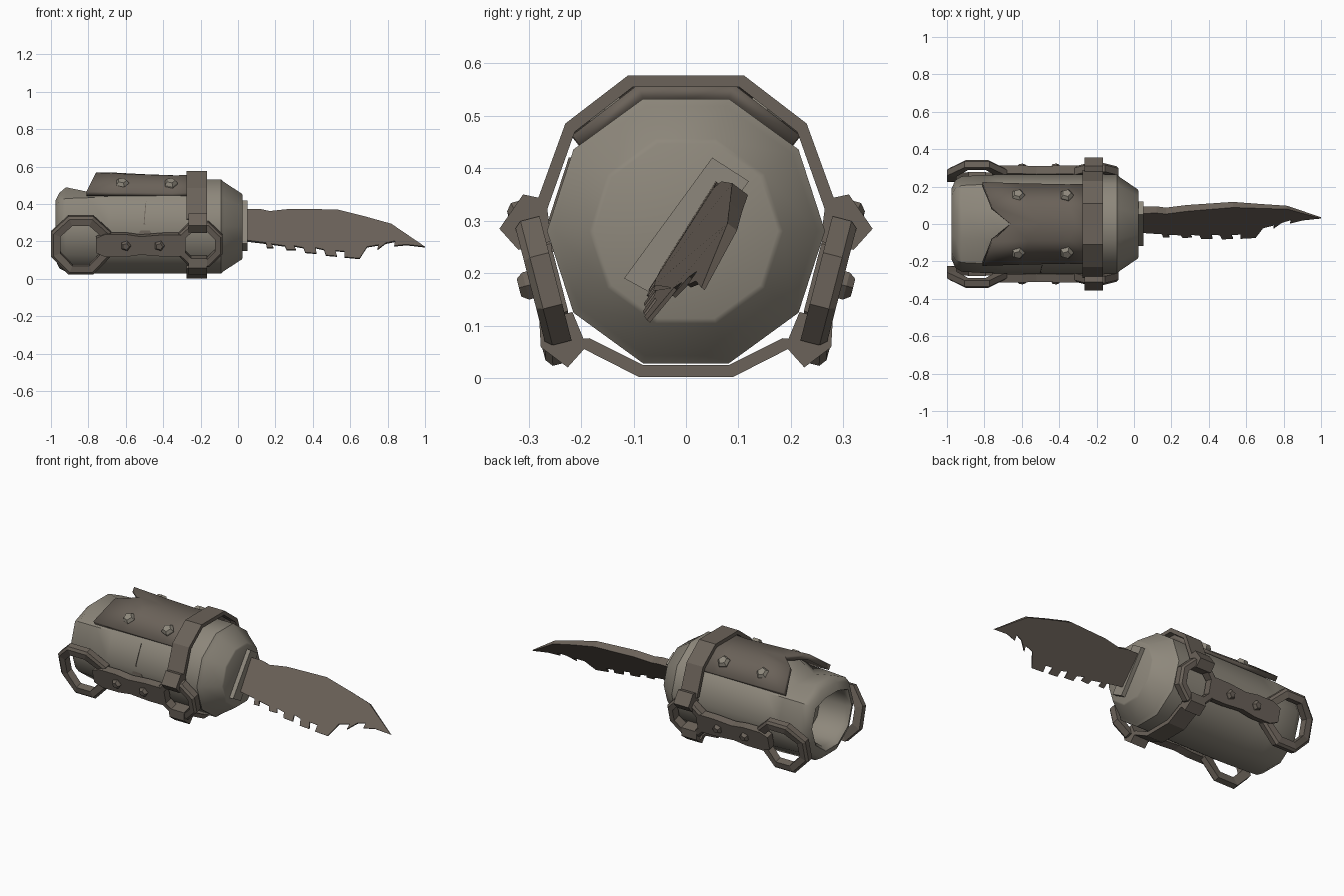
import bpy, bmesh, math
from mathutils import Vector

if "Cube" in bpy.data.objects:
    bpy.data.objects.remove(bpy.data.objects["Cube"])

CZ = 0.28  # height of the drum axis


def material(name, rgb):
    m = bpy.data.materials.new(name)
    m.diffuse_color = (*rgb, 1)
    m.use_nodes = True
    m.node_tree.nodes["Principled BSDF"].inputs["Base Color"].default_value = m.diffuse_color
    return m


METAL = material("worn_metal", (0.27, 0.245, 0.20))
LEATHER = material("dark_leather", (0.145, 0.122, 0.10))
STEEL = material("blade_steel", (0.145, 0.12, 0.098))


def finish(name, verts, faces, mat, smooth=None):
    me = bpy.data.meshes.new(name)
    bm = bmesh.new()
    vs = [bm.verts.new(v) for v in verts]
    for f in faces:
        bm.faces.new([vs[i] for i in f])
    bmesh.ops.recalc_face_normals(bm, faces=bm.faces)
    bm.to_mesh(me)
    bm.free()
    me.materials.append(mat)
    ob = bpy.data.objects.new(name, me)
    bpy.context.collection.objects.link(ob)
    if smooth:
        bpy.context.view_layer.objects.active = ob
        ob.select_set(True)
        bpy.ops.object.shade_smooth_by_angle(angle=math.radians(smooth))
        ob.select_set(False)
    return ob


def loft(name, rings, mat, caps=True, closed=False, smooth=None):
    """Skin equal rings of points; closed joins last ring to first."""
    n, k = len(rings[0]), len(rings)
    faces = [(r * n + i, r * n + (i + 1) % n, (r + 1) % k * n + (i + 1) % n, (r + 1) % k * n + i)
             for r in range(k if closed else k - 1) for i in range(n)]
    if caps and not closed:
        faces += [tuple(range(n)), tuple(range((k - 1) * n, k * n))]
    return finish(name, [p for r in rings for p in r], faces, mat, smooth)


# Hollow drum body, with a sunken top near the open end
profile = [(-0.78, 0.17), (-0.95, 0.17), (-0.975, 0.19), (-0.955, 0.235), (-0.92, 0.255), (-0.8, 0.262),
           (-0.69, 0.265), (-0.09, 0.265), (-0.075, 0.25), (0.02, 0.185), (0.025, 0.175)]
ceiling = {-0.975: 0.42, -0.955: 0.46, -0.92: 0.49, -0.8: 0.465}
rings = []
for x, r in profile:
    ring = []
    for i in range(10):
        a = math.radians(36 * i)
        ring.append((x, r * math.cos(a), min(CZ + r * math.sin(a), ceiling.get(x, 1))))
    rings.append(ring)
loft("drum_body", rings, METAL, smooth=40)

# Blade socket, a slanted block on the front cap
socket = [(0.05, 0.42), (0.12, 0.375), (-0.045, 0.15), (-0.118, 0.19)]
loft("blade_socket", [[(x, y, z) for y, z in socket] for x in (0.0, 0.05)], METAL)

# Serrated blade: outline in x and z, leaned sideways, thick at the spine
spine = [(0.03, 0.36), (0.12, 0.36), (0.17, 0.35), (0.28, 0.362), (0.53, 0.36), (0.68, 0.325), (0.82, 0.288), (1.0, 0.17)]
edge = [(0.03, 0.205), (0.15, 0.19), (0.155, 0.165), (0.19, 0.165), (0.18, 0.185), (0.25, 0.175), (0.26, 0.155),
        (0.31, 0.155), (0.30, 0.175), (0.35, 0.165), (0.36, 0.14), (0.42, 0.135), (0.415, 0.165), (0.46, 0.155),
        (0.47, 0.125), (0.53, 0.12), (0.52, 0.15), (0.57, 0.145), (0.57, 0.115), (0.65, 0.108), (0.69, 0.17),
        (0.75, 0.18), (0.745, 0.155), (0.79, 0.19), (0.84, 0.2), (0.835, 0.175), (0.9, 0.182)]
outline = spine + edge[::-1]


def blade_point(x, z, side):
    t = 0.004 + 0.02 * min(1, max(0, (z - 0.17) / 0.19)) * (1 - 0.5 * x)
    y = 0.75 * (z - 0.26) + 0.1 * x * x
    return (x, y + side * t * 0.8, z - side * t * 0.6)


loft("blade", [[blade_point(x, z, s) for x, z in outline] for s in (-1, 1)], STEEL)


# Leather plate over the top, notched at the rear
rows = []
for deg, left, flat in [(40, -0.81, 0.965), (72, -0.76, 1), (90, -0.66, 0.951), (108, -0.76, 1), (140, -0.81, 0.965)]:
    a = math.radians(deg)
    row = []
    for t, r in [(0, 0.303), (0.35, 0.294), (0.75, 0.287), (1, 0.294)]:
        x = left + t * (-0.2 - left)
        row.append((x, r * flat * math.cos(a), CZ + r * flat * math.sin(a)))
    rows.append(row)
faces = [(r * 4 + i, r * 4 + i + 1, r * 4 + i + 5, r * 4 + i + 4) for r in range(4) for i in range(3)]
plate = finish("top_plate", [p for r in rows for p in r], faces, LEATHER, smooth=40)
if plate.data.polygons[0].normal.z < 0:
    plate.data.flip_normals()
mod = plate.modifiers.new("thickness", "SOLIDIFY")
mod.thickness, mod.offset = 0.03, -1


def stud(name, pos, normal, r, h, mat):
    """Five-sided tapered stud standing on a surface."""
    n = Vector(normal).normalized()
    u = Vector((1, 0, 0))
    v = n.cross(u)
    rings = [[Vector(pos) + n * d + (u * math.cos(k * math.tau / 5) + v * math.sin(k * math.tau / 5)) * q
              for k in range(5)] for d, q in [(-0.02, r), (h * 0.4, r), (h, r * 0.65)]]
    loft(name, rings, mat)


for x in (-0.62, -0.36):
    for s in (-1, 1):
        stud("plate_stud", (x, s * 0.15, 0.505), (0, s * 0.58, 0.81), 0.037, 0.027, METAL)

# Belt halves around the drum
for name, half in [("belt_top", [(0.29, 0.32), (0.23, 0.485), (0.11, 0.577)]),
                   ("belt_bottom", [(0.25, 0.055), (0.2, 0.058), (0.09, 0.002)])]:
    outer = half + [(-y, z) for y, z in half[::-1]]
    sections = []
    for y, z in outer:
        d = Vector((y, z - CZ))
        iy, iz = d * (1 - 0.024 / d.length)
        sections.append([(-0.275, y, z), (-0.165, y, z), (-0.165, iy, iz + CZ), (-0.275, iy, iz + CZ)])
    loft(name, sections, LEATHER)


# Side harness: local frame of x, s up the lean, n outward
def place(side, x, s, n):
    return (x, side * (0.268 + 0.25 * s + 0.97 * n), 0.185 + 0.97 * s - 0.25 * n)


def octagon_ring(name, side, cx, outer, width, depth, bow, lift):
    sections = []
    for k in range(8):
        a = math.radians(22.5 + 45 * k)
        c, w = math.cos(a), math.sin(a)
        ro, ri = outer / math.cos(math.pi / 8), (outer - width) / math.cos(math.pi / 8)
        b = lift - bow * c * c
        sections.append([place(side, cx + r * c, r * w, b + n)
                         for r, n in [(ro, -depth), (ro, depth * 0.5), (ro - width * 0.3, depth),
                                      (ri, depth), (ri, -depth)]])
    loft(name, sections, LEATHER, closed=True)


strap = [(-0.76, 0.04), (-0.71, 0.062), (-0.6, 0.062), (-0.52, 0.05), (-0.4, 0.06), (-0.31, 0.06), (-0.28, 0.04)]
loop_top = [(0.0, 0.17), (0.06, 0.118), (0.035, 0.07), (-0.03, 0.07), (-0.04, 0.15)]
loop_bottom = [(0.0, -0.17), (0.04, -0.12), (0.03, -0.07), (-0.035, -0.07), (-0.045, -0.14)]
for side, label in [(-1, "front"), (1, "back")]:
    octagon_ring(label + "_large_ring", side, -0.84, 0.16, 0.05, 0.022, 0.03, 0.02)
    octagon_ring(label + "_small_ring", side, -0.205, 0.122, 0.04, 0.025, 0.0, 0.005)
    pts = strap + [(x, -s) for x, s in strap[::-1]]
    loft(label + "_strap", [[place(side, x, s, n) for x, s in pts] for n in (-0.015, 0.03)], LEATHER)
    for name, prof in [("_upper_loop", loop_top), ("_lower_loop", loop_bottom)]:
        loft(label + name, [[place(side, x, s, n) for n, s in prof] for x in (-0.265, -0.165)], LEATHER)
    for x in (-0.6, -0.42):
        stud(label + "_strap_stud", place(side, x, 0, 0.03), (0, side * 0.97, -0.25), 0.028, 0.022, LEATHER)

# Torn gash on the front wall of the drum
gash = [(-0.53, 0.24), (-0.49, 0.42), (-0.5, 0.3), (-0.46, 0.24)]
loft("wall_gash", [[(x, -0.265 + abs(z - CZ) * 0.325 - d, z) for x, z in gash] for d in (-0.004, 0.004)], LEATHER)
